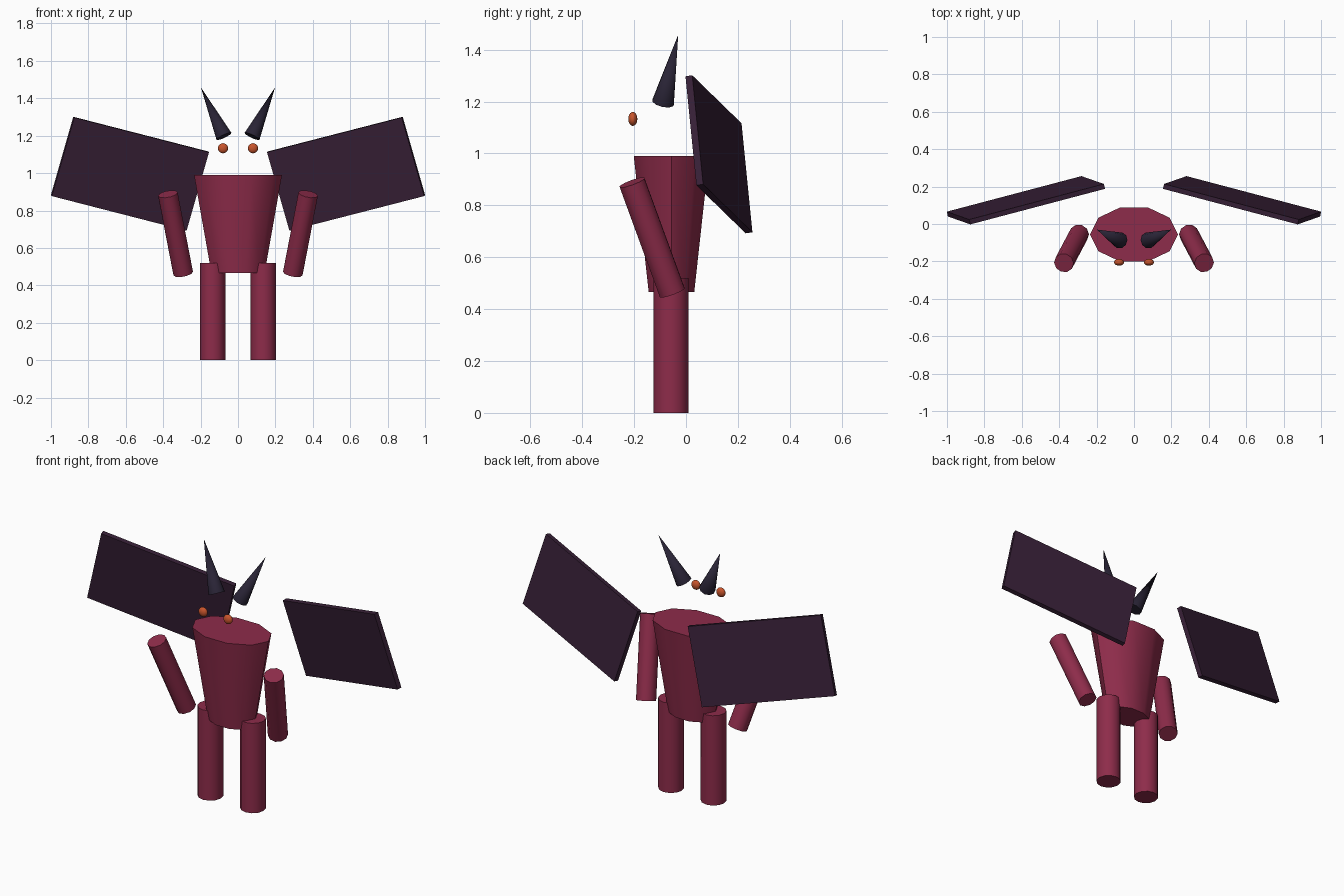
import bpy
import bmesh
from math import radians
from mathutils import Matrix, Vector

cube = bpy.data.objects.get("Cube")
if cube:
    bpy.data.objects.remove(cube, do_unlink=True)


def material(name, rgb):
    m = bpy.data.materials.new(name)
    m.use_nodes = True
    m.diffuse_color = (*rgb, 1)
    bsdf = next(n for n in m.node_tree.nodes if n.type == 'BSDF_PRINCIPLED')
    bsdf.inputs["Base Color"].default_value = (*rgb, 1)
    return m


CRIMSON = material("crimson skin", (0.27, 0.025, 0.069))
PURPLE = material("dark purple wing", (0.038, 0.014, 0.037))
HORN = material("dark horn", (0.022, 0.017, 0.036))
ORANGE = material("orange eye", (0.58, 0.09, 0.025))


def finish(name, bm, mat, smooth=0):
    bmesh.ops.recalc_face_normals(bm, faces=bm.faces)
    mesh = bpy.data.meshes.new(name)
    bm.to_mesh(mesh)
    bm.free()
    mesh.materials.append(mat)
    ob = bpy.data.objects.new(name, mesh)
    bpy.context.collection.objects.link(ob)
    if smooth:
        bpy.ops.object.select_all(action='DESELECT')
        ob.select_set(True)
        bpy.context.view_layer.objects.active = ob
        bpy.ops.object.shade_smooth_by_angle(angle=radians(smooth))
    return ob


def rod(name, start, end, r1, r2, sides, mat, squash=1, smooth=40):
    """Cylinder or cone running from start to end."""
    a, b = Vector(start), Vector(end)
    bm = bmesh.new()
    bmesh.ops.create_cone(bm, cap_ends=True, segments=sides, radius1=r1,
                          radius2=r2, depth=(b - a).length)
    # put a corner on the x axis, then flatten front to back
    bm.transform(Matrix.Diagonal((1, squash, 1, 1)) @ Matrix.Rotation(radians(90), 4, 'Z'))
    turn = Vector((0, 0, 1)).rotation_difference(b - a).to_matrix().to_4x4()
    bm.transform(Matrix.Translation((a + b) / 2) @ turn)
    return finish(name, bm, mat, smooth)


def wing(name, s):
    """Thin tilted slab, spanned from its upper outer corner."""
    corner = Vector((-0.875, -0.002, 1.297))
    along = Vector((0.72, 0.19, -0.185))
    down = Vector((-0.12, 0.042, -0.42))
    thick = along.cross(down).normalized() * 0.027
    bm = bmesh.new()
    bmesh.ops.create_cube(bm, size=1)
    for v in bm.verts:
        p = corner + along * (v.co.x + 0.5) + down * (v.co.y + 0.5) + thick * (v.co.z + 0.5)
        v.co = (-s * p.x, p.y, p.z)
    finish(name, bm, PURPLE)


def eye(name, s):
    bm = bmesh.new()
    bmesh.ops.create_uvsphere(bm, u_segments=16, v_segments=10, radius=0.027)
    bm.transform(Matrix.Translation((s * 0.08, -0.205, 1.133)) @ Matrix.Diagonal((1, 0.65, 1, 1)))
    finish(name, bm, ORANGE, 60)


# Tapered torso, flattened front to back
rod("torso", (0, -0.056, 0.465), (0, -0.056, 0.99), 0.142, 0.235, 10, CRIMSON, 0.65)

# Paired parts
for side, s in (("left", 1), ("right", -1)):
    rod(side + "_leg", (s * 0.136, -0.058, 0), (s * 0.136, -0.058, 0.52),
        0.068, 0.068, 12, CRIMSON)
    rod(side + "_arm", (s * 0.293, -0.053, 0.464), (s * 0.375, -0.208, 0.888),
        0.053, 0.053, 10, CRIMSON)
    rod(side + "_horn", (s * 0.075, -0.088, 1.197), (s * 0.198, -0.03, 1.458),
        0.044, 0, 10, HORN)
    eye(side + "_eye", s)
    wing(side + "_wing", s)
